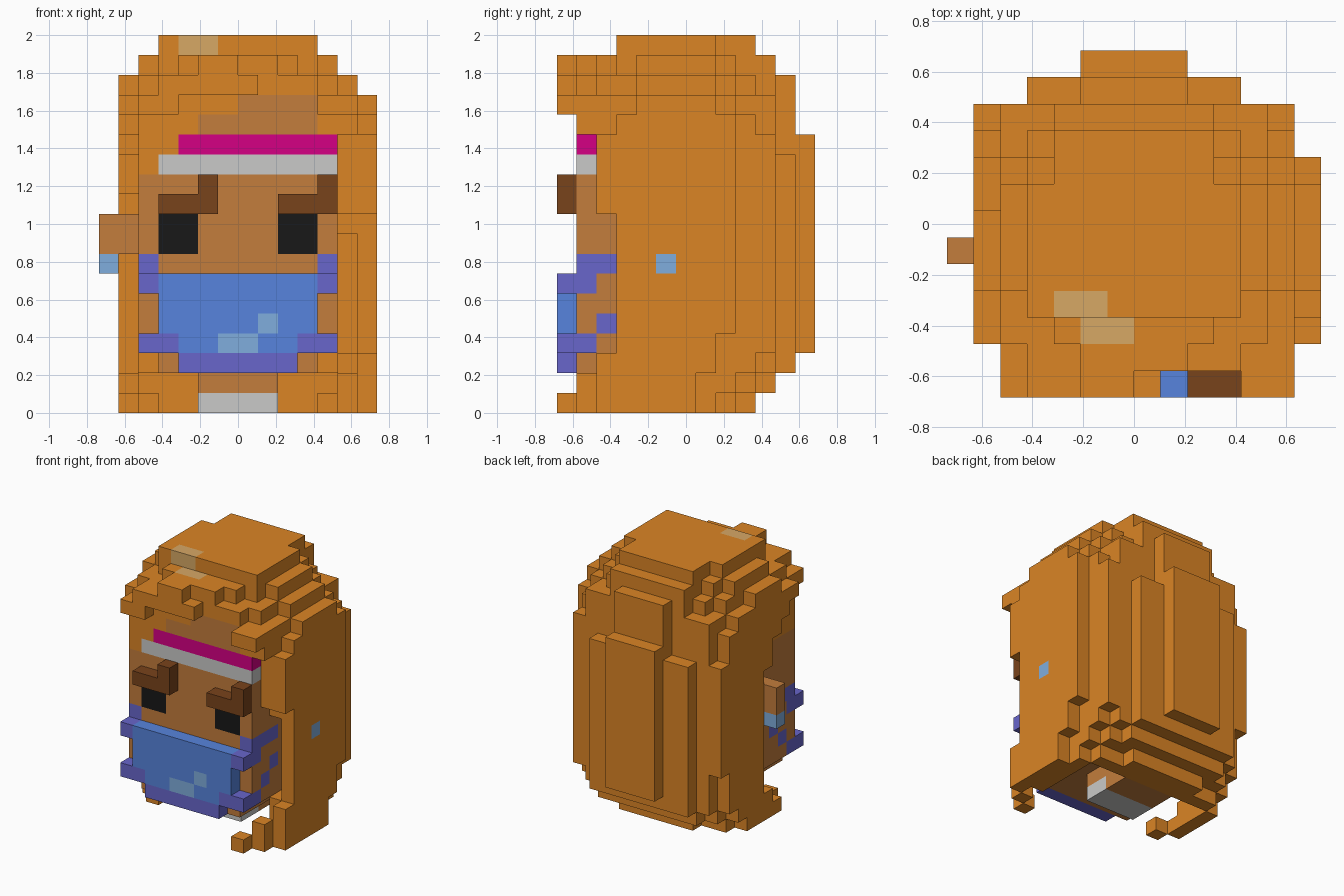
import bpy, bmesh
from mathutils import Vector

if "Cube" in bpy.data.objects:
    bpy.data.objects.remove(bpy.data.objects["Cube"])

U = 2 / 19          # block size
cells = {}          # block position -> part name; later blocks replace earlier ones


def fill(part, *boxes):
    """Fill boxes given as x0, x1, y0, y1, z0, z1 in blocks (y counts from the front)."""
    for x0, x1, y0, y1, z0, z1 in boxes:
        for x in range(x0, x1):
            for y in range(y0, y1):
                for z in range(z0, z1):
                    cells[x, y, z] = part


def fill_both(part, *boxes):
    """Fill boxes and their mirror images in x."""
    for x0, x1, *rest in boxes:
        fill(part, (x0, x1, *rest), (-x1, -x0, *rest))


# Hair: back, rounded at the bottom, with a raised centre panel
fill("hair", (-5, 5, 8, 9, 0, 1), (-3, 3, 8, 10, 0, 1), (-5, 5, 8, 10, 1, 2),
     (-4, 4, 8, 11, 1, 2), (-5, 5, 7, 11, 2, 16),
     (-4, 4, 11, 12, 2, 13), (-2, 2, 11, 12, 2, 17), (-2, 2, 12, 13, 3, 14))
# Hair: rounded crown
fill("hair", (-5, 5, 1, 11, 12, 16),
     (-6, 6, 4, 7, 16, 17), (-5, 5, 2, 9, 16, 17), (-4, 4, 1, 10, 16, 17),
     (-3, 3, 1, 11, 16, 17),
     (-5, 5, 4, 8, 17, 18), (-4, 4, 3, 9, 17, 18), (-3, 3, 2, 11, 17, 18),
     (-2, 2, 1, 11, 17, 18),
     (-4, 4, 3, 8, 18, 19), (-3, 3, 8, 10, 18, 19))
# Hair: right side, swept behind the ear
fill("hair", (-6, -5, 6, 8, 0, 1), (-6, -5, 6, 9, 1, 2), (-6, -5, 6, 10, 2, 15),
     (-6, -5, 10, 11, 5, 13), (-6, -5, 5, 9, 15, 16),
     (-6, -5, 5, 6, 11, 16), (-6, -5, 4, 5, 13, 16),
     (-6, -5, 3, 4, 14, 16), (-6, -5, 2, 3, 15, 16),
     (-6, -5, 4, 6, 0, 1), (-6, -5, 5, 6, 0, 2), (-5, -4, 3, 4, 0, 1))
# Hair: left side, with an outer slab and a curl at the bottom
fill("hair", (5, 6, 3, 8, 0, 1), (5, 6, 3, 9, 1, 2), (5, 6, 3, 10, 2, 3),
     (5, 6, 5, 11, 3, 9), (5, 6, 3, 11, 9, 14), (5, 6, 3, 10, 14, 15),
     (5, 6, 3, 9, 15, 16), (5, 6, 7, 8, 16, 17),
     (5, 6, 2, 3, 10, 16), (5, 6, 1, 2, 14, 16),
     (6, 7, 3, 7, 0, 2), (6, 7, 3, 8, 2, 4), (6, 7, 3, 9, 4, 15), (6, 7, 4, 8, 15, 16),
     (6, 7, 2, 3, 10, 14),
     (6, 7, 2, 3, 0, 3), (5, 6, 1, 2, 0, 2), (4, 5, 0, 1, 0, 1))
# Hair: fringe
fill("hair", (-2, 0, 0, 1, 17, 18), (-4, 1, 0, 1, 16, 17),
     (-5, -3, 0, 1, 15, 16), (4, 6, 0, 1, 15, 16))
fill("hair_shine", (-3, -1, 3, 4, 18, 19), (-2, 0, 2, 3, 17, 18))

# Head, forehead, neck and ear
fill("head", (-5, 5, 1, 7, 3, 12), (-4, 4, 1, 7, 2, 3), (-2, 2, 4, 8, 0, 2),
     (-2, 4, 1, 2, 14, 15), (0, 4, 1, 2, 15, 16), (-7, -5, 5, 6, 8, 10))
fill("collar", (-2, 2, 4, 6, 0, 1))

# Headband
fill("headband_lower", (-4, 5, 1, 2, 12, 13))
fill("headband_upper", (-3, 5, 1, 2, 13, 14))

# Eyes and brows
fill_both("eyes", (2, 4, 1, 2, 8, 10))
fill("eyebrows", (-4, -1, 0, 1, 10, 11), (-2, -1, 0, 1, 11, 12),
     (2, 5, 0, 1, 10, 11), (4, 5, 0, 1, 11, 12))

# Face mask with trim and straps
fill("mask", (-4, 4, 0, 1, 3, 7))
fill("mask_trim", (-3, 3, 0, 1, 2, 3))
fill_both("mask_trim", (3, 5, 0, 1, 3, 4), (4, 5, 1, 2, 3, 4), (4, 5, 2, 3, 4, 5),
          (4, 5, 3, 4, 5, 6), (4, 5, 0, 2, 6, 7), (4, 5, 1, 4, 7, 8))
fill("mask_shine", (1, 2, 0, 1, 4, 5), (-1, 1, 0, 1, 3, 4))

# Earrings
fill_both("earrings", (6, 7, 5, 6, 7, 8))

COLOURS = {
    "orange hair": (219, 133, 37), "pale tan": (215, 168, 101), "skin": (195, 125, 60),
    "light grey": (202, 202, 200), "magenta": (213, 0, 132), "black": (24, 24, 24),
    "dark brown": (121, 67, 27), "blue": (87, 132, 221), "violet": (104, 102, 203),
    "pale blue": (128, 174, 221),
}
PART_COLOUR = {
    "hair": "orange hair", "hair_shine": "pale tan", "head": "skin",
    "collar": "light grey", "headband_lower": "light grey", "headband_upper": "magenta",
    "eyes": "black", "eyebrows": "dark brown", "mask": "blue", "mask_trim": "violet",
    "mask_shine": "pale blue", "earrings": "pale blue",
}


def make_material(name, rgb):
    linear = [c / 255 / 12.92 if c < 11 else ((c / 255 + 0.055) / 1.055) ** 2.4 for c in rgb]
    mat = bpy.data.materials.new(name)
    mat.use_nodes = True
    mat.diffuse_color = (*linear, 1)
    bsdf = mat.node_tree.nodes["Principled BSDF"]
    bsdf.inputs["Base Color"].default_value = (*linear, 1)
    bsdf.inputs["Roughness"].default_value = 0.8
    return mat


def build_part(part, mat):
    """Make a mesh of the part's outward faces and merge the flat areas."""
    bm = bmesh.new()
    for pos in [p for p, owner in cells.items() if owner == part]:
        centre = Vector(pos) + Vector((0.5, 0.5, 0.5))
        for axis in range(3):
            for sign in (-1, 1):
                beside = list(pos)
                beside[axis] += sign
                if tuple(beside) in cells:
                    continue
                n, u, v = Vector(), Vector(), Vector()
                n[axis] = sign / 2
                u[(axis + 1) % 3] = 0.5
                v[(axis + 2) % 3] = 0.5 * sign
                corners = [centre + n + a * u + b * v
                           for a, b in ((-1, -1), (1, -1), (1, 1), (-1, 1))]
                bm.faces.new([bm.verts.new((c - Vector((0, 6.5, 0))) * U) for c in corners])
    bmesh.ops.remove_doubles(bm, verts=bm.verts, dist=0.001)
    bmesh.ops.dissolve_limit(bm, angle_limit=0.01, verts=bm.verts, edges=bm.edges)
    mesh = bpy.data.meshes.new(part)
    bm.to_mesh(mesh)
    bm.free()
    mesh.materials.append(mat)
    bpy.context.collection.objects.link(bpy.data.objects.new(part, mesh))


materials = {name: make_material(name, rgb) for name, rgb in COLOURS.items()}
for part, colour in PART_COLOUR.items():
    build_part(part, materials[colour])
